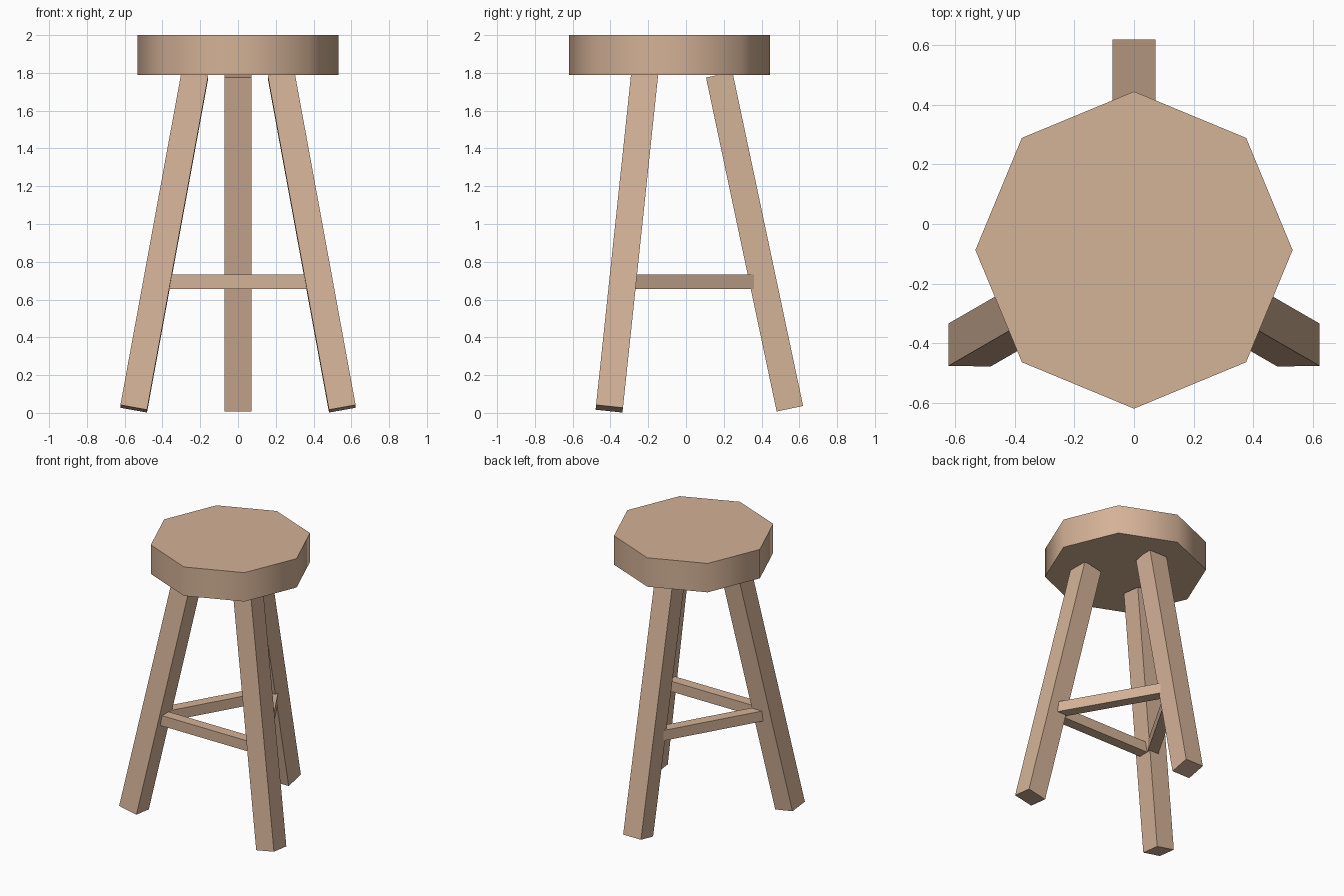
import bpy
import math
from mathutils import Vector, Matrix

if "Cube" in bpy.data.objects:
    bpy.data.objects.remove(bpy.data.objects["Cube"])

CENTRE_Y = -0.0875        # the seat axis sits slightly forward of the origin
LEG_ANGLES = (90, 210, 330)
LEG_WIDTH = 0.143
LEG_FOOT = (0.6375, 0.022)   # radius, height of the leg's lower end
LEG_TOP = (0.2635, 1.79)     # radius, height of the leg's upper end
RAIL_Z = 0.694
RAIL_SIZE = 0.075

wood = bpy.data.materials.new("light_wood")
wood.diffuse_color = (0.658, 0.445, 0.309, 1.0)
wood.use_nodes = True
wood.node_tree.nodes["Principled BSDF"].inputs["Base Color"].default_value = wood.diffuse_color


def ring_point(radius, angle, z):
    a = math.radians(angle)
    return Vector((radius * math.cos(a), CENTRE_Y + radius * math.sin(a), z))


def beam(name, start, end, size, side):
    """Square bar from start to end; 'side' fixes the twist of its section."""
    axis = (end - start).normalized()
    v = axis.cross(side).normalized()
    u = v.cross(axis)
    bpy.ops.mesh.primitive_cube_add(size=1)
    ob = bpy.context.object
    ob.name = name
    rot = Matrix((u, v, axis)).transposed().to_4x4()
    scale = Matrix.Diagonal((size, size, (end - start).length, 1))
    ob.data.transform(Matrix.Translation((start + end) / 2) @ rot @ scale)
    ob.data.materials.append(wood)
    return ob


# Seat: thick octagonal disc with a smooth rim and sharp flat faces
bpy.ops.mesh.primitive_cylinder_add(vertices=8, radius=0.5325, depth=0.21,
                                    location=(0, CENTRE_Y, 1.895))
seat = bpy.context.object
seat.name = "seat"
seat.data.materials.append(wood)
bpy.ops.object.shade_smooth_by_angle(angle=math.radians(60))

# Three splayed legs, their sections squared to the x and y axes
for name, angle in zip(("back_leg", "left_leg", "right_leg"), LEG_ANGLES):
    beam(name, ring_point(LEG_FOOT[0], angle, LEG_FOOT[1]),
         ring_point(LEG_TOP[0], angle, LEG_TOP[1]), LEG_WIDTH, Vector((1, 0, 0)))

# Three rails joining the legs in a triangle
t = (RAIL_Z - LEG_FOOT[1]) / (LEG_TOP[1] - LEG_FOOT[1])
rail_radius = LEG_FOOT[0] + (LEG_TOP[0] - LEG_FOOT[0]) * t
corners = [ring_point(rail_radius, a, RAIL_Z) for a in LEG_ANGLES]
for i, name in enumerate(("left_rail", "front_rail", "right_rail")):
    beam(name, corners[i], corners[(i + 1) % 3], RAIL_SIZE, Vector((0, 0, 1)))
